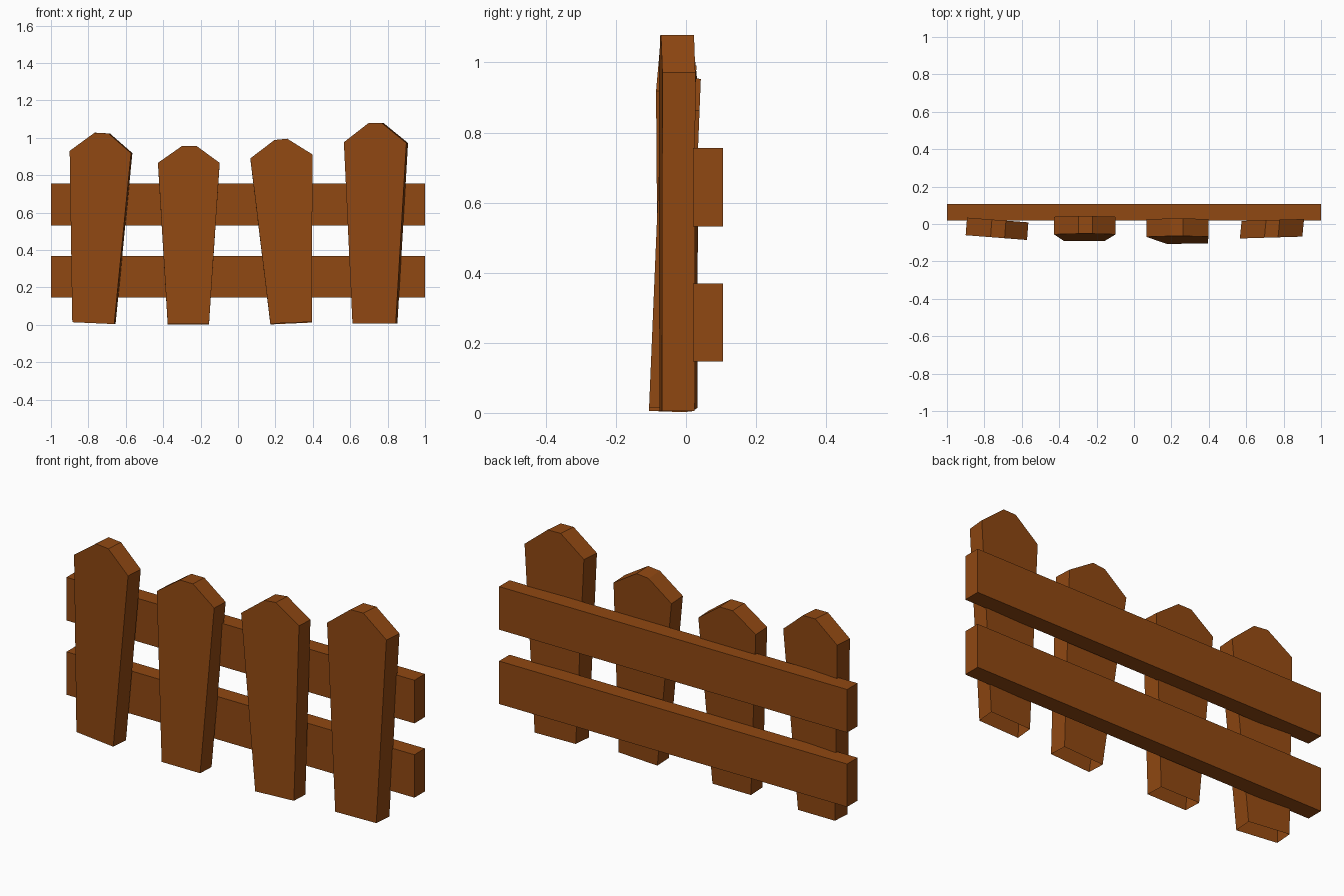
import bpy, bmesh

if "Cube" in bpy.data.objects:
    bpy.data.objects.remove(bpy.data.objects["Cube"])

wood = bpy.data.materials.new("brown_wood")
wood.diffuse_color = (0.28, 0.065, 0.006, 1)
wood.use_nodes = True
wood.node_tree.nodes["Principled BSDF"].inputs["Base Color"].default_value = wood.diffuse_color


def finish(bm, name):
    bmesh.ops.recalc_face_normals(bm, faces=bm.faces)
    mesh = bpy.data.meshes.new(name)
    bm.to_mesh(mesh)
    bm.free()
    mesh.materials.append(wood)
    obj = bpy.data.objects.new(name, mesh)
    bpy.context.collection.objects.link(obj)


def rail(name, z0, z1):
    bm = bmesh.new()
    bmesh.ops.create_cube(bm, size=1)
    bmesh.ops.scale(bm, vec=(2, 0.086, z1 - z0), verts=bm.verts)
    bmesh.ops.translate(bm, vec=(0, 0.063, (z0 + z1) / 2), verts=bm.verts)
    finish(bm, name)


def picket(name, outline, y0, yaw, pitch, depth=0.094):
    """Pointed board: front outline on a leaning plane, open at the foot."""
    bm = bmesh.new()
    x0 = outline[0][0]
    front, back = [], []
    for x, z in outline:
        y = y0 + yaw * (x - x0) + pitch * z
        front.append(bm.verts.new((x, y, z)))
        back.append(bm.verts.new((x - yaw * depth, y + depth, z - pitch * depth)))
    bm.faces.new(front)
    bm.faces.new(back[::-1])
    n = len(outline)
    for i in range(1, n):  # the foot edge (0 to 1) stays open
        j = (i + 1) % n
        bm.faces.new((front[j], front[i], back[i], back[j]))
    finish(bm, name)


# two horizontal rails behind the pickets
rail("lower_rail", 0.146, 0.369)
rail("upper_rail", 0.532, 0.756)

# four uneven pickets: outline (x, z) from bottom left, counter-clockwise
picket("picket_1", [(-0.886, 0.014), (-0.662, 0.004), (-0.572, 0.918),
                    (-0.692, 1.023), (-0.767, 1.027), (-0.900, 0.930)],
       -0.061, -0.078, 0.0)
picket("picket_2", [(-0.376, 0.006), (-0.155, 0.006), (-0.098, 0.866),
                    (-0.223, 0.957), (-0.298, 0.957), (-0.428, 0.866)],
       -0.090, 0.0, 0.04)
picket("picket_3", [(0.173, 0.006), (0.395, 0.016), (0.398, 0.911),
                    (0.263, 0.995), (0.195, 0.988), (0.066, 0.890)],
       -0.106, 0.0, 0.042)
picket("picket_4", [(0.612, 0.006), (0.843, 0.006), (0.900, 0.972),
                    (0.770, 1.078), (0.697, 1.078), (0.566, 0.976)],
       -0.076, 0.03, 0.0)
for v in bpy.data.objects["picket_4"].data.vertices:
    # back of the last picket shifts right, showing its side from the front
    if v.co.y > -0.02:
        v.co.x += 0.012
